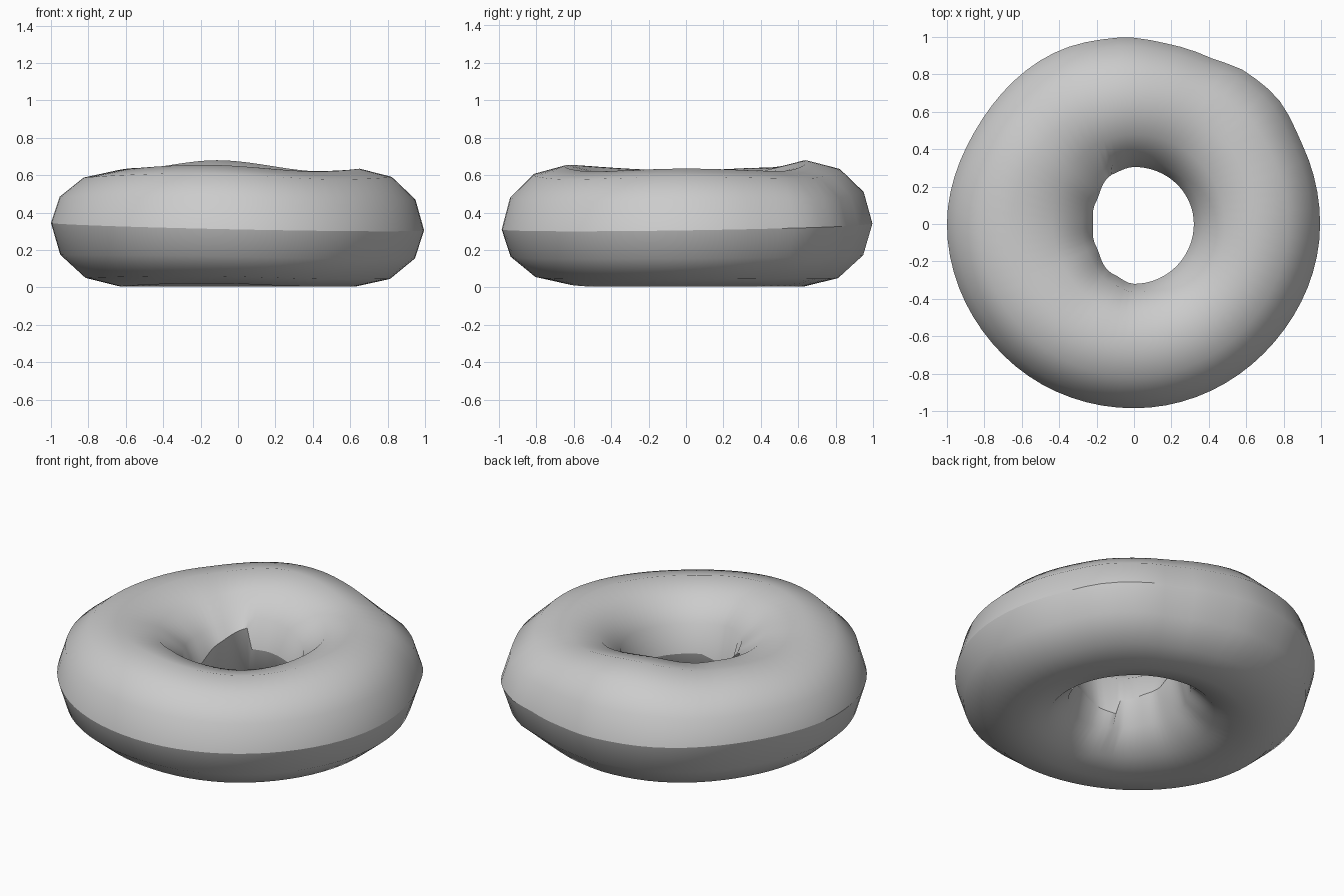
import bpy, bmesh, math

if "Cube" in bpy.data.objects:
    bpy.data.objects.remove(bpy.data.objects["Cube"])

SEG = 72   # steps round the ring
ARC = 6    # steps across each half section

grey = bpy.data.materials.new("grey")
grey.diffuse_color = (0.6, 0.6, 0.6, 1)
grey.use_nodes = True
grey.node_tree.nodes["Principled BSDF"].inputs["Base Color"].default_value = grey.diffuse_color


def around(table, deg):
    """Smoothly blended value from a closed list of (angle, value)."""
    deg %= 360
    pts = table + [(table[0][0] + 360, table[0][1])]
    for (a, u), (b, v) in zip(pts, pts[1:]):
        if a <= deg <= b:
            t = (deg - a) / (b - a)
            t = t * t * (3 - 2 * t)
            return u + (v - u) * t


# hand-shaped unevenness of the ring
OUTER = [(0, .995), (25, .995), (42, 1.02), (52, 1.012), (66, .978), (78, .98),
         (95, 1.0), (113, 1.01), (150, .985), (180, 1.0), (225, .99),
         (270, .985), (315, .98)]
INNER = [(0, .32), (90, .305), (112, .29), (150, .235), (180, .22),
         (210, .235), (248, .29), (270, .32)]
TOP = [(0, .635), (50, .622), (100, .68), (140, .64), (180, .625),
       (255, .655), (310, .62)]
BOTTOM = [(0, .005), (90, .005), (180, .005), (255, .022), (310, .005)]


def inner_seam(deg):
    """The inside seam is stepped on two sides of the hole."""
    if 112 <= deg < 190:
        return .13 * (190 - deg) / 78
    if 248 <= deg < 290:
        return -.09 * (290 - deg) / 42
    return 0


def half_ring(name, upper):
    bm = bmesh.new()
    rings = []
    for i in range(SEG):
        deg = 360 * i / SEG
        a = math.radians(deg)
        seam = .325 - .02 * math.cos(a) + .015 * math.sin(a)
        crest = around(TOP if upper else BOTTOM, deg)
        ro, ri = around(OUTER, deg), around(INNER, deg)
        mid = .65 if upper else .63
        ring = []
        for j in range(ARC + 1):
            p = math.pi * j / ARC
            c = math.cos(p)
            r = mid + (ro - mid) * c if c > 0 else mid + (mid - ri) * c
            base = seam + (inner_seam(deg) if c < -.95 else 0)
            z = base + (crest - base) * math.sin(p)
            ring.append(bm.verts.new((r * math.cos(a), r * math.sin(a), z)))
        rings.append(ring)
    for i in range(SEG):
        r0, r1 = rings[i], rings[(i + 1) % SEG]
        for j in range(ARC):
            quad = (r0[j], r1[j], r1[j + 1], r0[j + 1])
            f = bm.faces.new(quad if upper else quad[::-1])
            f.smooth = True
    me = bpy.data.meshes.new(name)
    bm.to_mesh(me)
    bm.free()
    me.materials.append(grey)
    ob = bpy.data.objects.new(name, me)
    bpy.context.collection.objects.link(ob)
    return ob


# two shells meeting at the seam
half_ring("ring_top", True)
half_ring("ring_bottom", False)
